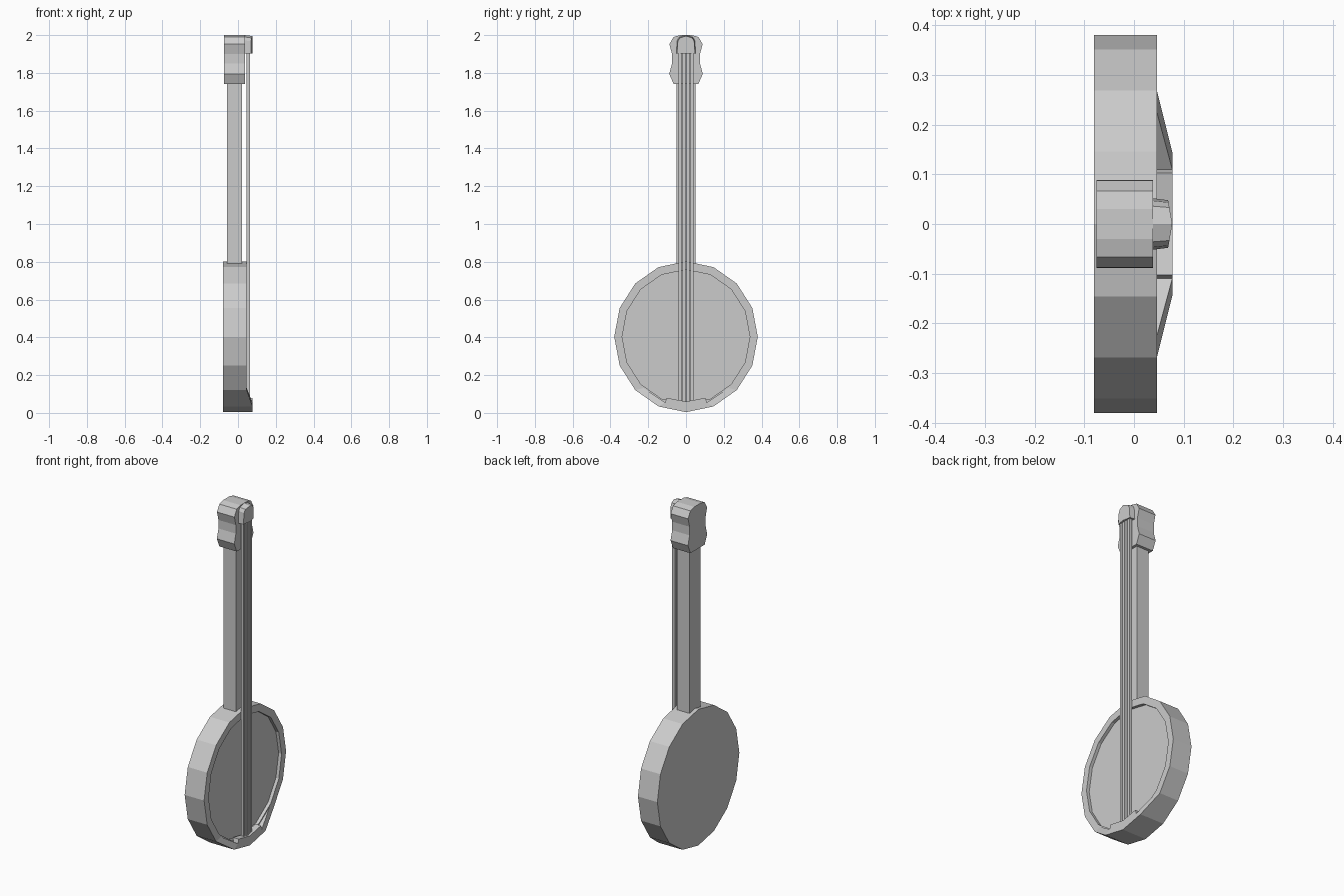
import bpy, bmesh, math

if "Cube" in bpy.data.objects:
    bpy.data.objects.remove(bpy.data.objects["Cube"])


def finish(bm, name):
    bmesh.ops.recalc_face_normals(bm, faces=bm.faces)
    me = bpy.data.meshes.new(name)
    bm.to_mesh(me)
    bm.free()
    ob = bpy.data.objects.new(name, me)
    bpy.context.collection.objects.link(ob)
    return ob


def mirrored(half):
    """Close a right-hand outline (y, z) by mirroring it in y."""
    return half + [(-y, z) for y, z in reversed(half) if y > 1e-6]


def loft(name, back, front):
    """Join two matching outlines of (x, y, z) points into a solid."""
    bm = bmesh.new()
    a = [bm.verts.new(p) for p in back]
    b = [bm.verts.new(p) for p in front]
    n = len(a)
    bm.faces.new(a)
    bm.faces.new(b)
    for i in range(n):
        j = (i + 1) % n
        bm.faces.new((a[i], a[j], b[j], b[i]))
    return finish(bm, name)


def prism(name, outline, x0, x1):
    return loft(name, [(x0, y, z) for y, z in outline],
                [(x1, y, z) for y, z in outline])


def box(name, x0, x1, y0, y1, z0, z1):
    return prism(name, [(y0, z0), (y1, z0), (y1, z1), (y0, z1)], x0, x1)


# Drum body: 16 sides, with a shallow recessed skin on the +x face
SIDES, ZC, RY, RZ = 16, 0.403, 0.38, 0.399
bm = bmesh.new()
rings = []
for x, s in ((-0.08, 1), (0.046, 1), (0.046, 0.89), (0.027, 0.89)):
    rings.append([bm.verts.new((x, s * RY * math.sin(2 * math.pi * i / SIDES),
                                ZC - s * RZ * math.cos(2 * math.pi * i / SIDES)))
                  for i in range(SIDES)])
bm.faces.new(rings[0])
bm.faces.new(rings[-1])
for a, b in zip(rings, rings[1:]):
    for i in range(SIDES):
        j = (i + 1) % SIDES
        bm.faces.new((a[i], a[j], b[j], b[i]))
finish(bm, "drum_body")

# Neck
box("neck", -0.058, 0.022, -0.05, 0.05, 0.785, 1.76)

# Waisted headstock
prism("headstock", mirrored([
    (0.066, 1.742), (0.089, 1.795), (0.074, 1.85), (0.074, 1.90),
    (0.088, 1.952), (0.066, 1.99), (0.03, 2.0)]), -0.075, 0.038)

# String cap on the headstock front, slightly peaked in the middle
cap = [(0, 1.902), (0.052, 1.902), (0.047, 1.972), (0.036, 1.99), (0, 2.0)]
outline = mirrored(cap)
loft("string_cap", [(0.036, y, z) for y, z in outline],
     [(0.077 - 0.16 * abs(y), y * 0.92, z - 0.005 * (z > 1.95)) for y, z in outline])

# Crescent tailpiece along the bottom rim, tapering to the face at both tips
outer = [(0, 0.004, 0.077), (0.145, 0.034, 0.077), (0.269, 0.121, 0.046)]
inner = [(0.225, 0.132, 0.046), (0.11, 0.055, 0.077),
         (0.103, 0.08, 0.077), (0, 0.06, 0.077)]
half = outer + inner
bm = bmesh.new()
for s in (1, -1):
    top = [bm.verts.new((x, s * y, z)) for y, z, x in half]
    low = [bm.verts.new((0.04, s * y, z)) for y, z, x in half]
    for v in (top, low):
        bm.faces.new((v[0], v[1], v[4], v[5], v[6]))
        bm.faces.new((v[1], v[2], v[3], v[4]))
    for i in range(6):
        bm.faces.new((top[i], top[i + 1], low[i + 1], low[i]))
bmesh.ops.remove_doubles(bm, verts=bm.verts, dist=1e-5)
finish(bm, "tailpiece")

# Four strings
for i in range(4):
    y = (i - 1.5) * 0.021
    box(f"string_{i + 1}", 0.046, 0.064, y - 0.007, y + 0.007, 0.05, 1.91)

bpy.context.view_layer.update()
